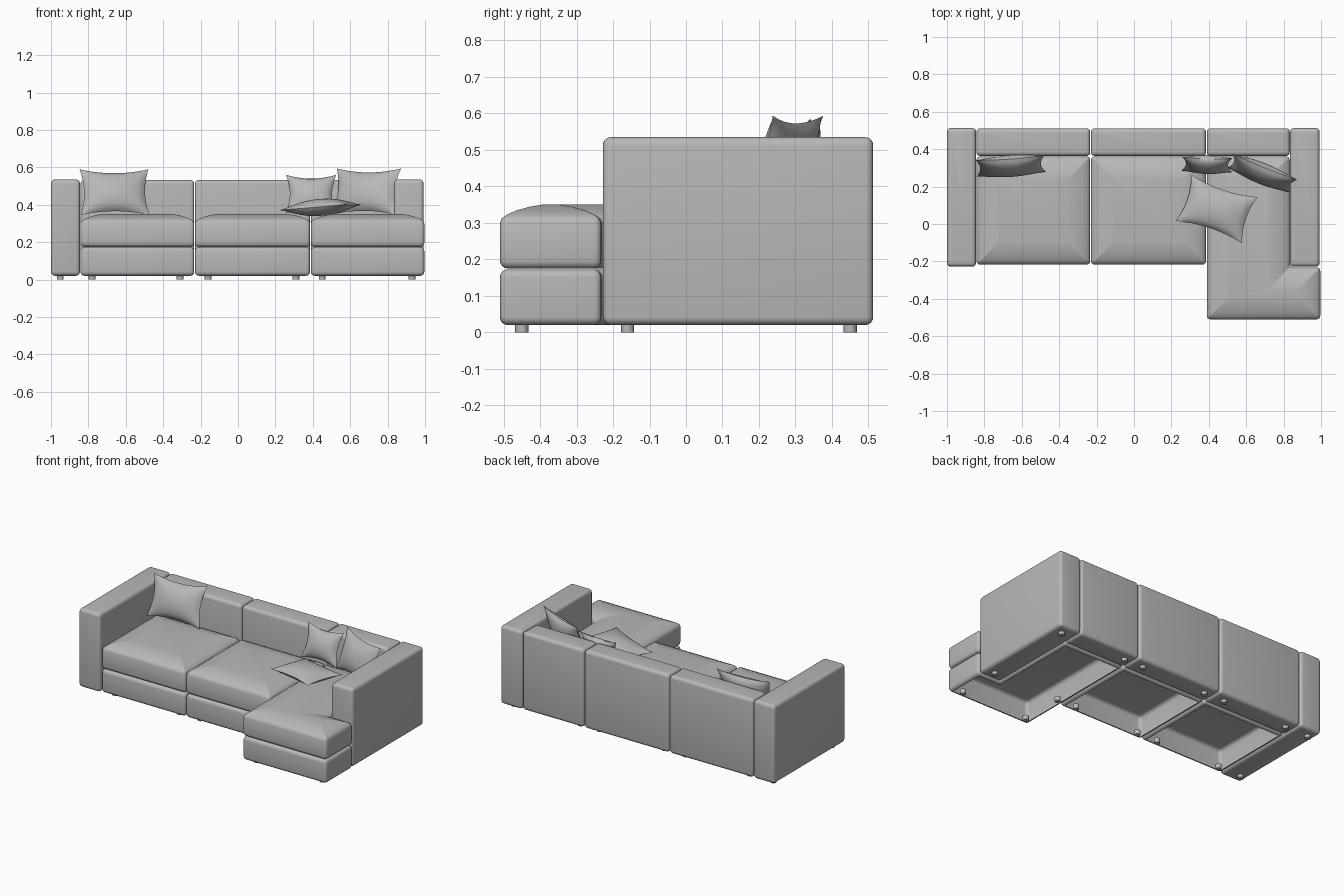
import bpy, bmesh
from math import sin, cos, radians, pi
from mathutils import Vector

if "Cube" in bpy.data.objects:
    bpy.data.objects.remove(bpy.data.objects["Cube"], do_unlink=True)

# One grey upholstery colour
GREY = (0.48, 0.48, 0.48, 1)
fabric = bpy.data.materials.new("grey_fabric")
fabric.use_nodes = True
fabric.diffuse_color = GREY
for node in fabric.node_tree.nodes:
    if node.type == 'BSDF_PRINCIPLED':
        node.inputs["Base Color"].default_value = GREY
        node.inputs["Roughness"].default_value = 0.8


def finish(name, bm, angle=40):
    bmesh.ops.recalc_face_normals(bm, faces=bm.faces)
    mesh = bpy.data.meshes.new(name)
    bm.to_mesh(mesh)
    bm.free()
    mesh.materials.append(fabric)
    obj = bpy.data.objects.new(name, mesh)
    bpy.context.collection.objects.link(obj)
    bpy.ops.object.select_all(action='DESELECT')
    obj.select_set(True)
    bpy.context.view_layer.objects.active = obj
    bpy.ops.object.shade_smooth_by_angle(angle=radians(angle))
    return obj


def rect(x0, x1, y0, y1):
    return [(x0, y0), (x1, y0), (x1, y1), (x0, y1)]


def ring_points(outline, inset, radius, z):
    """Right-angled outline moved inwards, with rounded corners."""
    pts = []
    n = len(outline)
    for i in range(n):
        p = Vector(outline[i])
        e0 = (p - Vector(outline[i - 1])).normalized()
        e1 = (Vector(outline[(i + 1) % n]) - p).normalized()
        p = p + inset * Vector((-e0.y - e1.y, e0.x + e1.x))
        a, b = p - e0 * radius, p + e1 * radius
        for k in range(5):
            t = k / 4
            q = a * (1 - t) ** 2 + p * 2 * t * (1 - t) + b * t * t
            pts.append((q.x, q.y, z))
    return pts


def upholstered(name, outline, z0, z1, r=0.022, crown=(), open_bottom=False):
    """Soft-edged block; crown adds (inset, height) rings to the top."""
    steps = [k * pi / 8 for k in range(5)]
    rings = [(r * (1 - sin(t)), z0 + r * (1 - cos(t))) for t in steps]
    if crown:
        rings += list(crown)
    else:
        rings += [(r * (1 - cos(t)), z1 - r * (1 - sin(t))) for t in steps]
    bm = bmesh.new()
    loops = []
    for inset, z in rings:
        pts = ring_points(outline, inset, max(r - inset, 0.006), z)
        loops.append([bm.verts.new(p) for p in pts])
    for low, high in zip(loops, loops[1:]):
        for i in range(len(low)):
            bm.faces.new((low[i - 1], low[i], high[i], high[i - 1]))
    bm.faces.new(loops[-1])
    if not open_bottom:
        bm.faces.new(loops[0][::-1])
    return finish(name, bm)


def pillow(name, width, height, thick, location, rotation):
    """Scatter pillow with pointed corners and hollow edges."""
    bm = bmesh.new()
    for side in (1, -1):
        new = bmesh.ops.create_grid(bm, x_segments=18, y_segments=18, size=1)
        for v in new["verts"]:
            u, w = v.co.x, v.co.y
            puff = max(0, (1 - u * u) * (1 - w * w)) ** 0.6
            v.co = (u * (width / 2 - 0.022 * (1 - w * w)),
                    w * (height / 2 - 0.022 * (1 - u * u)),
                    side * thick / 2 * puff)
    bmesh.ops.remove_doubles(bm, verts=bm.verts, dist=0.0005)
    obj = finish(name, bm, 60)
    obj.location = location
    obj.rotation_euler = [radians(a) for a in rotation]


# Arms
upholstered("right_arm", rect(-1, -0.845, -0.228, 0.513), 0.02, 0.535)
upholstered("left_arm", rect(0.835, 0.992, -0.228, 0.513), 0.02, 0.535)

# Backrests
for name, x0, x1 in (("right", -0.842, -0.234), ("middle", -0.23, 0.385),
                     ("left", 0.389, 0.833)):
    upholstered(name + "_backrest", rect(x0, x1, 0.364, 0.511), 0.02, 0.533)

# Seats: hollow base under a crowned cushion; the chaise wraps round the arm
chaise = [(0.389, -0.51), (0.996, -0.51), (0.996, -0.232),
          (0.833, -0.232), (0.833, 0.361), (0.389, 0.361)]
crown = [(0, 0.3), (0.005, 0.312), (0.018, 0.322),
         (0.045, 0.334), (0.08, 0.344), (0.115, 0.35)]
for name, outline in (("right", rect(-0.842, -0.234, -0.217, 0.361)),
                      ("middle", rect(-0.23, 0.385, -0.217, 0.361)),
                      ("chaise", chaise)):
    upholstered(name + "_seat_base", outline, 0.02, 0.173, open_bottom=True)
    upholstered(name + "_seat_cushion", outline, 0.175, 0.35, crown=crown)

# Feet
feet = [(x, y) for x in (-0.95, -0.78, -0.31, -0.16, 0.31, 0.45, 0.93)
        for y in (-0.16, 0.45)] + [(0.45, -0.45), (0.93, -0.45)]
bm = bmesh.new()
for x, y in feet:
    new = bmesh.ops.create_cone(bm, cap_ends=True, segments=12, radius1=0.018,
                                radius2=0.018, depth=0.03)
    bmesh.ops.translate(bm, verts=new["verts"], vec=(x, y, 0.015))
finish("feet", bm)

# Scatter pillows
pillow("right_pillow", 0.37, 0.26, 0.1, (-0.66, 0.31, 0.467), (70, 0, 4))
pillow("small_pillow", 0.27, 0.22, 0.09, (0.39, 0.318, 0.457), (70, 0, -2))
pillow("left_pillow", 0.37, 0.26, 0.1, (0.685, 0.27, 0.47), (72, 0, -22))
pillow("lying_pillow", 0.375, 0.26, 0.09, (0.442, 0.08, 0.386), (0, -4.5, -18.7))
